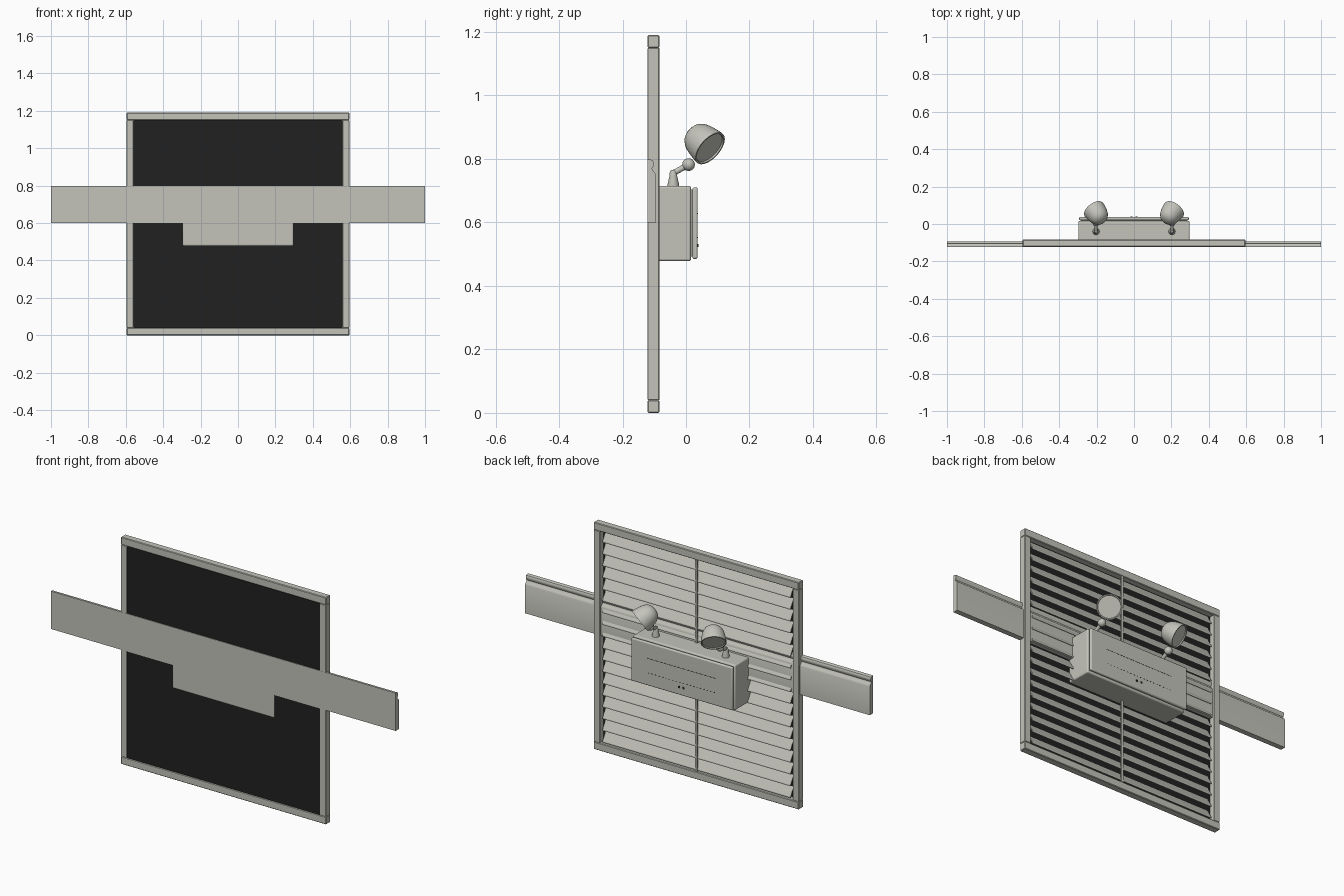
import bpy, bmesh, math
from mathutils import Vector, Matrix

cube = bpy.data.objects.get("Cube")
if cube:
    bpy.data.objects.remove(cube, do_unlink=True)


def material(name, color):
    m = bpy.data.materials.new(name)
    m.use_nodes = True
    m.diffuse_color = (*color, 1)
    m.node_tree.nodes["Principled BSDF"].inputs["Base Color"].default_value = (*color, 1)
    return m


GREY = material("warm grey", (0.55, 0.55, 0.5))
BLACK = material("black", (0.015, 0.015, 0.015))


def finish(name, bm, mat, bevel=0, segments=1, smooth=False):
    bmesh.ops.recalc_face_normals(bm, faces=bm.faces)
    mesh = bpy.data.meshes.new(name)
    bm.to_mesh(mesh)
    bm.free()
    mesh.materials.append(mat)
    ob = bpy.data.objects.new(name, mesh)
    bpy.context.collection.objects.link(ob)
    if bevel:
        mod = ob.modifiers.new("soft edges", "BEVEL")
        mod.width = bevel
        mod.segments = segments
    if smooth:
        bpy.ops.object.select_all(action="DESELECT")
        ob.select_set(True)
        bpy.context.view_layer.objects.active = ob
        bpy.ops.object.shade_smooth_by_angle(angle=math.radians(35))
    return ob


def box(name, x, y, z, mat=GREY, bevel=0, segments=1):
    """Box from (min, max) ranges."""
    bm = bmesh.new()
    bmesh.ops.create_cube(bm, size=1)
    for v in bm.verts:
        v.co = [r[0] if c < 0 else r[1] for c, r in zip(v.co, (x, y, z))]
    return finish(name, bm, mat, bevel, segments, segments > 1)


def prism(name, profile, half, smooth=False):
    """Extrude a (y, z) profile along x."""
    bm = bmesh.new()
    face = bm.faces.new([bm.verts.new((-half, y, z)) for y, z in profile])
    new = bmesh.ops.extrude_face_region(bm, geom=[face])["geom"]
    bmesh.ops.translate(bm, vec=(2 * half, 0, 0),
                        verts=[g for g in new if isinstance(g, bmesh.types.BMVert)])
    return finish(name, bm, GREY, smooth=smooth)


def lathe(name, profile, origin, axis, steps=32):
    """Spin a (radius, height) profile about an axis through origin."""
    bm = bmesh.new()
    vs = [bm.verts.new((r, 0, h)) for r, h in profile]
    es = [bm.edges.new(p) for p in zip(vs, vs[1:])]
    bmesh.ops.spin(bm, geom=vs + es, cent=(0, 0, 0), axis=(0, 0, 1),
                   angle=math.tau, steps=steps)
    bmesh.ops.remove_doubles(bm, verts=bm.verts, dist=0.0002)
    rot = Vector(axis).to_track_quat("Z", "Y").to_matrix().to_4x4()
    bm.transform(Matrix.Translation(origin) @ rot)
    return finish(name, bm, GREY, smooth=True)


# Rectangular frame and dark backing
W, H, RAIL, STILE = 0.595, 1.19, 0.04, 0.036
DEPTH = (-0.121, -0.084)
box("bottom_rail", (-W, W), DEPTH, (0, RAIL), bevel=0.003)
box("top_rail", (-W, W), DEPTH, (H - RAIL, H), bevel=0.003)
for side, s in (("left", 1), ("right", -1)):
    xs = sorted((s * W, s * (W - STILE)))
    box(side + "_stile", xs, DEPTH, (RAIL, H - RAIL), bevel=0.002)
box("backing_panel", (STILE - W, W - STILE), (-0.119, -0.115), (RAIL, H - RAIL), BLACK)

# Sloping louvre slats and the centre bar
COUNT = 18
pitch = (H - 2 * RAIL) / COUNT
for i in range(COUNT):
    z = RAIL + 0.007 + i * pitch
    prism(f"slat_{i + 1}", [(-0.09, z), (-0.087, z), (-0.087, z + 0.006),
                            (-0.113, z + 0.05), (-0.115, z + 0.046)], 0.545)
box("centre_bar", (-0.006, 0.006), (-0.092, -0.084), (RAIL, H - RAIL))

# Long moulded board crossing the frame
prism("moulded_board", [(-0.122, 0.6), (-0.094, 0.6), (-0.094, 0.748), (-0.098, 0.757),
                        (-0.105, 0.763), (-0.107, 0.77), (-0.102, 0.779), (-0.101, 0.787),
                        (-0.105, 0.795), (-0.111, 0.798), (-0.122, 0.798)], 1.0, True)

# Lamp housing with a separate cover
box("housing", (-0.297, 0.297), (-0.1215, 0.016), (0.478, 0.715), bevel=0.007, segments=3)
box("cover_core", (-0.285, 0.285), (0.01, 0.025), (0.492, 0.703))
box("cover", (-0.293, 0.293), (0.02, 0.037), (0.485, 0.71), bevel=0.006, segments=3)

# Cover grooves and indicator squares
FACE = (0.034, 0.0375)
box("upper_groove", (-0.2, 0.2), FACE, (0.627, 0.629), BLACK)
for i in range(20):
    x = -0.19 + i * 0.02
    box(f"vent_{i + 1}", (x - 0.004, x + 0.004), FACE, (0.551, 0.554), BLACK)
for side, s in (("left", 1), ("right", -1)):
    box(side + "_indicator", (s * 0.013 - 0.005, s * 0.013 + 0.005),
        (0.034, 0.039), (0.522, 0.532), BLACK)

# Two outward-aimed lamps on jointed mounts
for side, s in (("left", 1), ("right", -1)):
    x = s * 0.203
    base = Vector((x, -0.04, 0.712))
    joint = Vector((x, 0.008, 0.782))
    elbow = Vector((x, -0.04, 0.755))
    aim = Vector((s * 0.5, 0.65, -0.57)).normalized()
    lathe(side + "_pedestal", [(0, 0), (0.018, 0), (0.018, 0.008), (0.012, 0.035),
                               (0.011, 0.048), (0.007, 0.053), (0, 0.054)], base, (0, 0, 1), 20)
    arm = joint - elbow
    lathe(side + "_arm", [(0, 0), (0.009, 0), (0.009, arm.length), (0, arm.length)],
          elbow, arm, 16)
    ball = [(0.02 * math.sin(a * math.pi / 10), -0.02 * math.cos(a * math.pi / 10))
            for a in range(11)]
    lathe(side + "_joint", ball, joint, aim, 20)
    lathe(side + "_lamp_head", [(0, -0.093), (0.012, -0.092), (0.026, -0.088), (0.039, -0.079),
                                (0.049, -0.064), (0.055, -0.045), (0.059, -0.022), (0.061, -0.008),
                                (0.061, 0), (0.056, 0), (0.054, -0.005), (0, -0.005)],
          (s * 0.214, 0.076, 0.833), aim)
